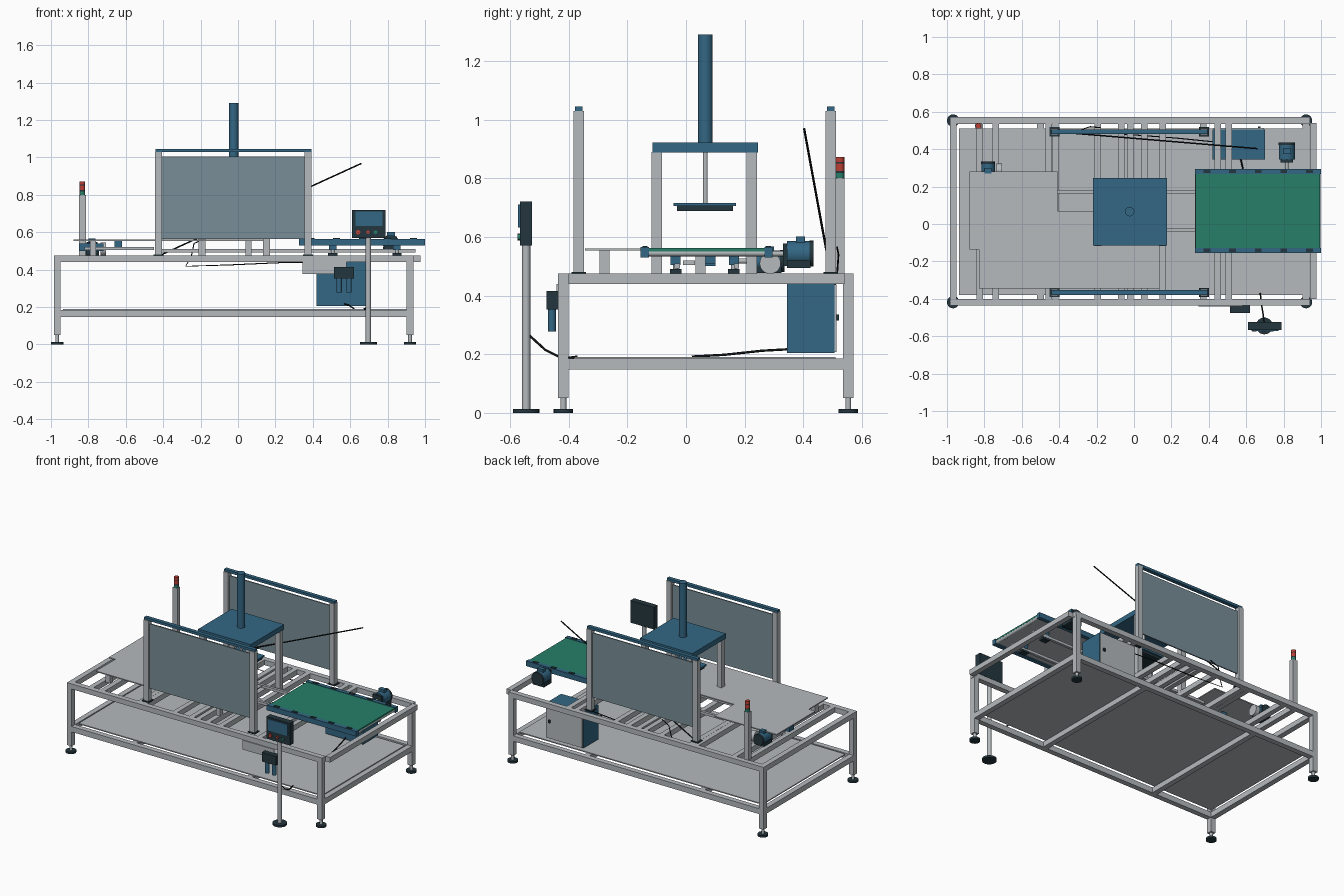
import bpy, bmesh, math
from mathutils import Vector, Matrix

if "Cube" in bpy.data.objects:
    bpy.data.objects.remove(bpy.data.objects["Cube"])


def material(name, rgb):
    m = bpy.data.materials.new(name)
    m.diffuse_color = (*rgb, 1)
    m.use_nodes = True
    m.node_tree.nodes["Principled BSDF"].inputs["Base Color"].default_value = m.diffuse_color
    return m


GREY = material("light grey metal", (0.46, 0.49, 0.51))
BLUE = material("steel blue", (0.033, 0.135, 0.23))
DARK = material("dark slate", (0.017, 0.037, 0.048))
GREEN = material("belt green", (0.02, 0.21, 0.14))
PANEL = material("smoky panel", (0.19, 0.27, 0.31))
RED = material("signal red", (0.5, 0.05, 0.035))
BLACK = material("cable black", (0.006, 0.008, 0.009))


def finish(bm, name, mat, smooth=False):
    me = bpy.data.meshes.new(name)
    bm.to_mesh(me)
    bm.free()
    ob = bpy.data.objects.new(name, me)
    bpy.context.collection.objects.link(ob)
    me.materials.append(mat)
    if smooth:
        bpy.ops.object.select_all(action='DESELECT')
        ob.select_set(True)
        bpy.context.view_layer.objects.active = ob
        bpy.ops.object.shade_smooth_by_angle(angle=math.radians(40))
    return ob


def boxes(name, mat, *bounds):
    """One object from boxes given as x0, x1, y0, y1, z0, z1."""
    bm = bmesh.new()
    for x0, x1, y0, y1, z0, z1 in bounds:
        mx = Matrix.Translation(((x0 + x1) / 2, (y0 + y1) / 2, (z0 + z1) / 2))
        mx = mx @ Matrix.Diagonal((x1 - x0, y1 - y0, z1 - z0, 1))
        bmesh.ops.create_cube(bm, size=1, matrix=mx)
    return finish(bm, name, mat)


def rods(name, mat, radius, *ends, sides=24):
    """One object from cylinders given as start and end points."""
    bm = bmesh.new()
    for a, b in ends:
        a, b = Vector(a), Vector(b)
        d = b - a
        mx = Matrix.Translation((a + b) / 2) @ d.to_track_quat('Z', 'Y').to_matrix().to_4x4()
        bmesh.ops.create_cone(bm, cap_ends=True, segments=sides, radius1=radius,
                              radius2=radius, depth=d.length, matrix=mx)
    return finish(bm, name, mat, True)


def cable(name, points, radius=0.004):
    cu = bpy.data.curves.new(name, 'CURVE')
    cu.dimensions = '3D'
    cu.bevel_depth = radius
    cu.bevel_resolution = 2
    cu.use_fill_caps = True
    sp = cu.splines.new('POLY')
    sp.points.add(len(points) - 1)
    for p, c in zip(sp.points, points):
        p.co = (*c, 1)
    ob = bpy.data.objects.new(name, cu)
    bpy.context.collection.objects.link(ob)
    cu.materials.append(BLACK)


# Legs and levelling feet
LX, LY = (-0.967, 0.92), (-0.418, 0.553)
corners = [(x, y) for x in LX for y in LY]
boxes("frame_legs", GREY, *[(x - .018, x + .018, y - .018, y + .018, .05, .475) for x, y in corners])
rods("foot_stems", GREY, .01, *[((x, y, .012), (x, y, .055)) for x, y in corners])
rods("foot_pads", DARK, .033, *[((x, y, 0), (x, y, .014)) for x, y in corners])

# Long rails, end rails and lower shelf
boxes("top_long_rails", GREY, *[(-.985, .94, y - .018, y + .018, .44, .475) for y in LY])
boxes("top_end_rails", GREY, (-.985, -.949, -.4, .535, .44, .475), (.94, .975, -.4, .54, .44, .475))
boxes("lower_long_rails", GREY, *[(-.985, .938, y - .018, y + .018, .148, .185) for y in LY])
boxes("lower_cross_rails", GREY, *[(x - .018, x + .018, -.4, .535, .148, .185)
                                   for x in (-.967, -.5, .37, .92)])
boxes("lower_shelf", GREY, (-.935, .9, -.38, .51, .183, .19))

# Upper cross bars
boxes("top_cross_bars", GREY, *[(x - .017, x + .017, -.4, .535, .44, .475)
                                for x in (-.825, -.74, -.455, -.42, -.193, -.068, -.02,
                                          .055, .153, .447, .507)])
# Lengthwise runners below the work surface
boxes("conveyor_runners", GREY, *[(-.41, .95, y - .009, y + .009, .492, .51) for y in (-.03, .172)])

# Notched work plate and its short posts
bm = bmesh.new()
outline = [(-.88, .28), (-.88, -.135), (-.83, -.135), (-.83, -.345),
           (.135, -.345), (.135, .07), (-.41, .07), (-.41, .28)]
face = bm.faces.new([bm.verts.new((x, y, .554)) for x, y in outline])
top = bmesh.ops.extrude_face_region(bm, geom=[face])
bmesh.ops.translate(bm, vec=(0, 0, .007),
                    verts=[v for v in top["geom"] if isinstance(v, bmesh.types.BMVert)])
bmesh.ops.recalc_face_normals(bm, faces=bm.faces)
finish(bm, "work_plate", GREY)
boxes("work_plate_posts", GREY, *[(x - .016, x + .016, y - .017, y + .017, .475, .555)
                                  for x in (-.775, .055) for y in (-.278, .05)])
boxes("work_plate_blocks", BLUE, (-.85, -.72, .05, .10, .50, .54), (-.66, -.62, .05, .1, .51, .555))
boxes("work_plate_beam", GREY, (-.82, -.45, -.01, .03, .505, .52))

# Press gantry
boxes("gantry_posts", GREY, *[(x - .018, x + .018, y - .018, y + .018, .475, .89)
                              for x in (-.193, .153) for y in (-.1, .224)])
boxes("gantry_head", BLUE, (-.22, .176, -.115, .245, .888, .922))
rods("press_cylinder", BLUE, .025, ((-.023, .066, .92), (-.023, .066, 1.29)))
rods("press_rod", GREY, .008, ((-.023, .066, .71), (-.023, .066, .89)))
boxes("press_plate", BLUE, (-.127, .081, -.042, .17, .705, .715))
boxes("press_pad", DARK, (-.117, .071, -.03, .16, .689, .705))

# Front and back guards
for side, y in (("front", -.366), ("back", .493)):
    boxes(side + "_guard_posts", GREY, *[(x - .018, x + .018, y - .018, y + .018, .48, 1.03)
                                         for x in (-.425, .374)])
    boxes(side + "_guard_bases", DARK, *[(x - .027, x + .027, y - .025, y + .025, .474, .481)
                                         for x in (-.425, .374)])
    boxes(side + "_guard_panel", PANEL, (-.408, .358, y - .004, y + .004, .565, 1.005))
    boxes(side + "_guard_cap", BLUE, (-.442, .392, y - .013, y + .013, 1.028, 1.045))

# Belt conveyor
boxes("conveyor_belt", GREEN, (.33, .995, -.128, .27, .551, .562))
boxes("conveyor_bed", GREY, (.35, .98, -.128, .27, .537, .551))
boxes("conveyor_side_rails", BLUE, (.325, 1, -.155, -.127, .53, .565), (.325, 1, .268, .295, .53, .565))
boxes("conveyor_rail_clips", DARK, *[(x - .018, x + .018, y - .009, y + .009, .56, .569)
                                     for x in [.39 + i * .137 for i in range(5)] for y in (-.14, .281)])
rods("conveyor_end_rollers", GREY, .011, *[((x, -.13, .545), (x, .27, .545)) for x in (.338, .985)])
sup = [(x, y) for x in (.507, .85) for y in (-.035, .163)]
boxes("conveyor_supports", BLUE, *[(x - .02, x + .02, y - .017, y + .017, .505, .537) for x, y in sup])
boxes("conveyor_support_bases", DARK, *[(x - .025, x + .025, y - .02, y + .02, .476, .49)
                                        for x, y in sup])
rods("conveyor_support_stems", GREY, .01, *[((x, y, .48), (x, y, .51)) for x, y in sup])


def motor(name, x, y0, y1, z, r):
    """Motor along y with a dark gearbox, foot and terminal box."""
    mid = y0 + (y1 - y0) * .85
    rods(name + "_body", BLUE, r, ((x, y0, z), (x, mid, z)))
    rods(name + "_fan_cover", DARK, r * 1.03, ((x, mid, z), (x, y1, z)))
    boxes(name + "_foot", DARK, (x - r, x + r, y0, y1 - .01, z - r * 1.15, z - r * .5))
    boxes(name + "_terminal_box", BLUE, (x - r * .5, x + r * .5, y0 + .03, y0 + .06, z + r * .7, z + r * 1.35))
    boxes(name + "_gearbox", DARK, (x - r * .8, x + r * .8, y0 - .015, y0, z - r, z + r * .8))
    rods(name + "_shaft", GREY, .009, ((x, y0 - .06, z), (x, y0, z)))


motor("conveyor_motor", .817, .345, .435, .543, .043)
motor("feed_motor", -.78, .24, .335, .518, .036)
rods("feed_pulley", GREY, .036, ((-.735, .287, .51), (-.705, .287, .51)))

# Signal tower
boxes("signal_post", GREY, (-.85, -.814, .51, .54, .475, .8))
for name, mat, z0, z1 in (("green", GREEN, .8, .818), ("dark", DARK, .818, .825),
                          ("red", RED, .825, .85), ("divider", DARK, .85, .855), ("cap", RED, .855, .872)):
    rods("signal_" + name, mat, .015, ((-.832, .525, z0), (-.832, .525, z1)))

# Electrical cabinet with grey door at the back
boxes("cabinet_body", BLUE, (.42, .7, .345, .506, .205, .44))
boxes("cabinet_door", GREY, (.424, .696, .506, .513, .208, .438))
boxes("cabinet_latch", DARK, (.662, .676, .513, .521, .315, .335))

# Control stand with screen and buttons
rods("stand_base", DARK, .045, ((.697, -.545, 0), (.697, -.545, .014)))
rods("stand_pole", GREY, .014, ((.697, -.545, .01), (.697, -.545, .58)))
boxes("control_box", DARK, (.61, .788, -.566, -.525, .57, .72))
boxes("control_screen", BLUE, (.627, .772, -.572, -.566, .632, .71))
rods("red_buttons", RED, .012, ((.642, -.574, .6), (.642, -.56, .6)))
rods("green_button", GREEN, .01, ((.735, -.574, .6), (.735, -.56, .6)))
rods("stop_button", RED, .009, ((.695, -.574, .6), (.695, -.56, .6)))

# Air filter unit and its mounting plate
boxes("air_unit_plate", GREY, (.345, .58, -.442, -.435, .377, .44))
boxes("air_unit_body", DARK, (.513, .62, -.475, -.436, .353, .415))
rods("air_unit_bowls", BLUE, .014, *[((x, -.457, .277), (x, -.457, .356)) for x in (.541, .594)])

# Cables
cable("air_line", [(-.42, .493, .475), (.66, .403, .968)])
cable("guard_cable", [(-.18, .515, .565), (-.235, .52, .54), (-.25, .515, .47), (-.28, .505, .418),
                      (-.05, .48, .425), (.22, .46, .437), (.42, .44, .44)], .003)
cable("stand_cable", [(.697, -.535, .265), (.69, -.48, .215), (.68, -.42, .185), (.675, -.37, .192)])
cable("shelf_cable", [(.62, .02, .192), (.61, .13, .198), (.59, .26, .212), (.57, .35, .217)])
